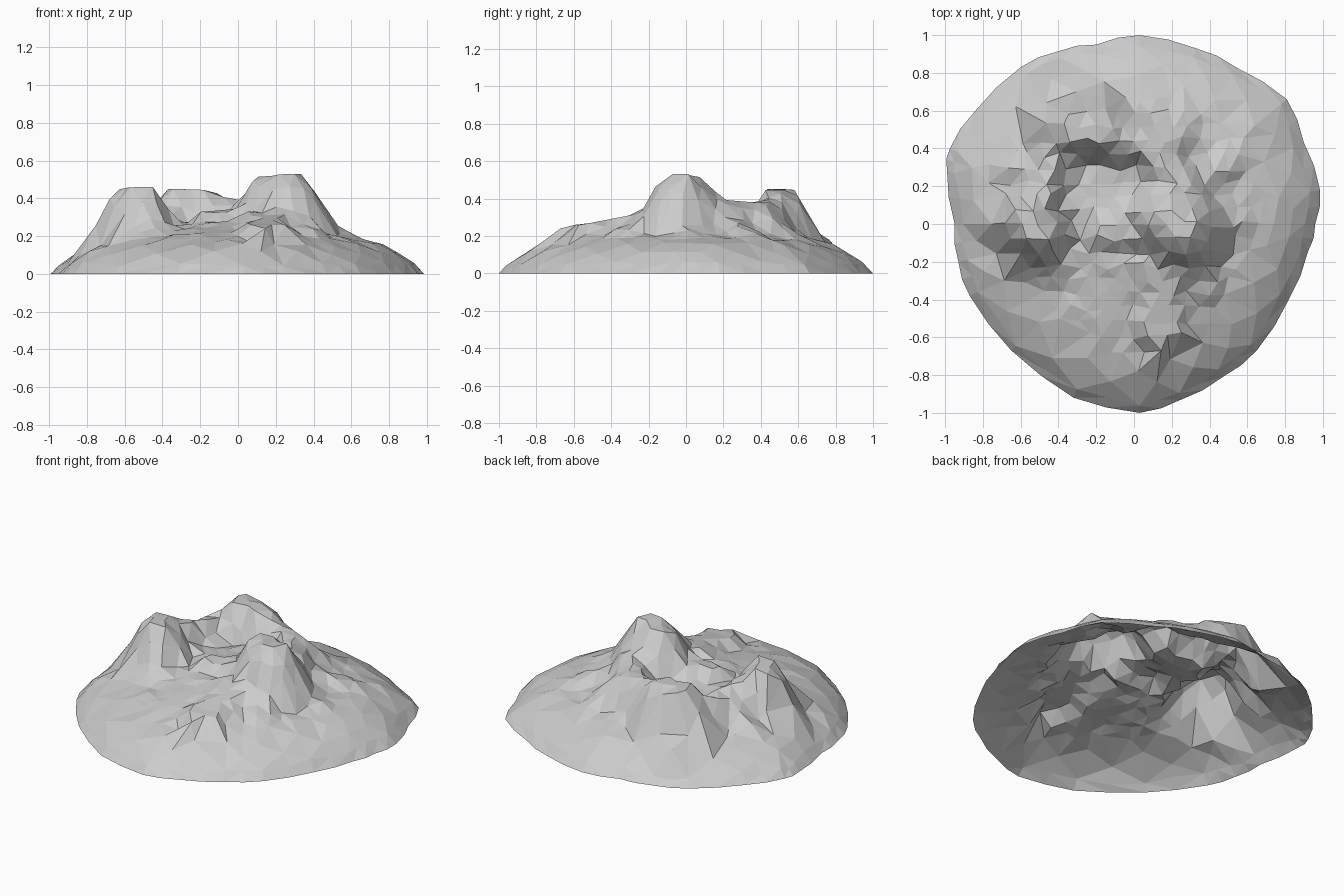
import bpy, math, random
from mathutils import Vector
from mathutils.geometry import delaunay_2d_cdt, intersect_point_line

if "Cube" in bpy.data.objects:
    bpy.data.objects.remove(bpy.data.objects["Cube"])

random.seed(4)

# footprint of the mound, counter-clockwise
RIM = [(.96, 0), (.985, .18), (.9, .43), (.81, .66), (.54, .83), (.33, .93),
       (.03, 1), (-.2, .95), (-.4, .915), (-.6, .83), (-.84, .6), (-.975, .4),
       (-.99, .28), (-.95, 0), (-.93, -.2), (-.87, -.38), (-.65, -.67),
       (-.32, -.92), (.03, -1), (.25, -.93), (.47, -.81), (.65, -.67), (.82, -.4), (.92, -.15)]

# gentle base profile: share of rim radius, height
PROFILE = [(0, .29), (.3, .265), (.5, .22), (.65, .19), (.78, .155), (.88, .11), (.95, .055), (1, 0)]

# crags: start (x, y, z), end (x, y, z), flat half width, side slope
CRAGS = [
    ((.17, .03, .515), (.27, -.04, .53), .085, 1.75),    # main peak
    ((.3, 0, .46), (.52, .0, .255), .04, 1.5),           # peak, right spur
    ((.28, -.12, .4), (.38, -.32, .24), .06, 1.6),       # peak, front spur
    ((.15, -.2, .33), (.15, -.56, .26), .1, 1.8),        # front buttress
    ((-.16, -.04, .33), (.05, .02, .35), .06, 1.5),      # central saddle
    ((-.33, .5, .45), (-.2, .5, .445), .08, 1.9),        # rear peak
    ((-.36, .54, .42), (-.43, .74, .18), .03, 1.7),      # rear peak spur
    ((-.58, .02, .455), (-.5, -.05, .46), .07, 1.9),     # left peak
    ((-.5, -.1, .4), (-.42, -.3, .22), .06, 1.7),        # left front spur
    ((-.62, 0, .36), (-.68, -.1, .22), .03, 1.7),        # left outer spur
    ((-.5, .05, .42), (-.42, .38, .36), .04, 1.7),       # left ridge
    ((-.5, .2, .36), (-.7, .33, .2), .03, 1.6),          # left rear spur
    ((-.15, .46, .42), (.1, .42, .375), .05, 1.5),       # rear ridge
    ((.1, .42, .375), (.28, .12, .4), .05, 1.5),         # right rear ridge
    ((.2, .4, .34), (.25, .62, .2), .04, 1.5),           # right rear spur
    ((.3, .22, .32), (.58, .36, .21), .06, 1.5),         # right shelf
]


def rim_scale(p):
    """Share of the way from centre to the rim."""
    for a, b in zip(RIM, RIM[1:] + RIM[:1]):
        a, b = Vector(a), Vector(b)
        det = a.x * b.y - a.y * b.x
        u, v = (p.x * b.y - p.y * b.x) / det, (a.x * p.y - a.y * p.x) / det
        if u >= -1e-6 and v >= -1e-6:
            return u + v
    return 0


def height(p):
    s, z = rim_scale(p), 0
    for (s0, z0), (s1, z1) in zip(PROFILE, PROFILE[1:]):
        if s0 <= s <= s1:
            z = z0 + (z1 - z0) * (s - s0) / (s1 - s0)
    if s < .9:
        z += random.uniform(-.008, .008)
    for a, b, w, slope in CRAGS:
        a, b = Vector(a), Vector(b)
        t = intersect_point_line(p.to_3d(), a.xy.to_3d(), b.xy.to_3d())[1]
        c = a.lerp(b, min(1, max(0, t)))
        z = max(z, c.z - slope * max(0, (p - c.xy).length - w))
    return z


# rim and outer rings
rim = []
for a, b in zip(RIM, RIM[1:] + RIM[:1]):
    a, b = Vector(a), Vector(b)
    rim += [a, a.lerp(b, .5) * 1.012]
n = len(rim)
pts = list(rim)
for k, s in enumerate((.95, .87, .78)):
    for i in range(k % 2, n, 1 if k == 0 else 2):
        pts.append(rim[i] * (s + random.uniform(-.015, .015)))

# jittered inner points
step = .085
for j in range(-12, 13):
    for i in range(-12, 13):
        p = Vector(((i + .5 * (j % 2)) * step, j * step * .87))
        p += Vector((random.uniform(-.02, .02), random.uniform(-.02, .02)))
        if rim_scale(p) < .72:
            pts.append(p)

# open, flat-shaded triangulated shell
edges = [(i, (i + 1) % n) for i in range(n)]
v2, _, faces, *_ = delaunay_2d_cdt(pts, edges, [], 1, 1e-5)
verts = [(p.x, p.y, height(p) if rim_scale(p) < .985 else 0) for p in v2]
mesh = bpy.data.meshes.new("rocky_mound")
mesh.from_pydata(verts, [], faces)
mesh.update()
mound = bpy.data.objects.new("rocky_mound", mesh)
bpy.context.collection.objects.link(mound)
